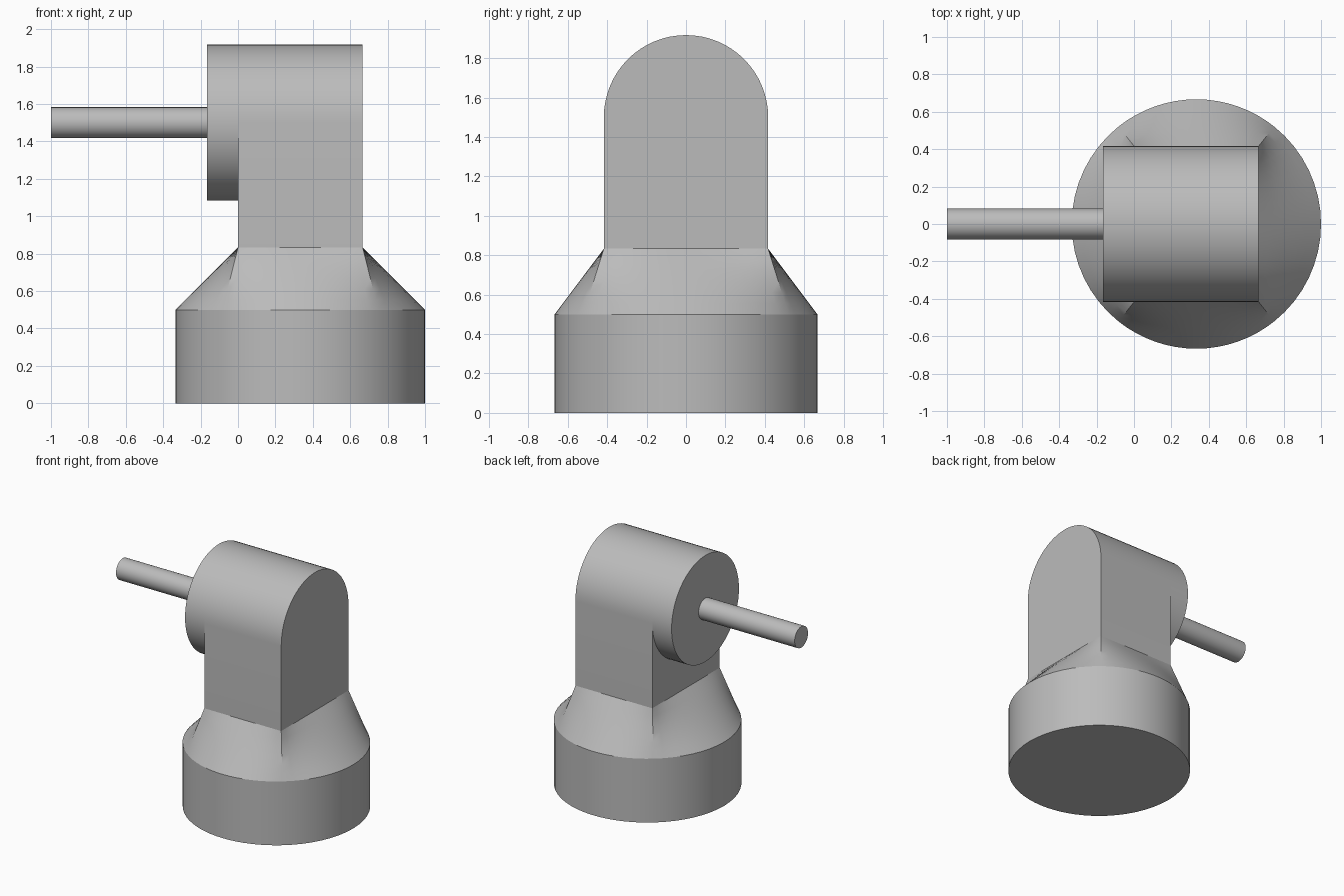
import bpy
import bmesh
from math import sin, cos, pi, atan2, radians
from mathutils import Vector

cube = bpy.data.objects.get("Cube")
if cube:
    bpy.data.objects.remove(cube, do_unlink=True)

grey = bpy.data.materials.new("plain grey")
grey.use_nodes = True
grey.diffuse_color = (0.5, 0.5, 0.5, 1)
grey.node_tree.nodes["Principled BSDF"].inputs["Base Color"].default_value = (0.5, 0.5, 0.5, 1)

BASE_X = 1 / 3           # centre of base and body
BASE_R = 2 / 3
HALF_X, HALF_Y = 1 / 3, 0.417
AXIS_Z = 1.5             # height of the drum and shaft axis
SEG = 16                 # steps per quarter


def loft(name, rings, cap_start=True, cap_end=True):
    """Skin a list of equal-length closed rings and cap the ends."""
    bm = bmesh.new()
    loops = [[bm.verts.new(p) for p in ring] for ring in rings]
    for a, b in zip(loops, loops[1:]):
        for i in range(len(a)):
            j = (i + 1) % len(a)
            bm.faces.new((a[i], a[j], b[j], b[i]))
    if cap_start:
        bm.faces.new(loops[0][::-1])
    if cap_end:
        bm.faces.new(loops[-1])
    mesh = bpy.data.meshes.new(name)
    bm.to_mesh(mesh)
    bm.free()
    mesh.materials.append(grey)
    obj = bpy.data.objects.new(name, mesh)
    bpy.context.collection.objects.link(obj)
    bpy.ops.object.select_all(action="DESELECT")
    obj.select_set(True)
    bpy.context.view_layer.objects.active = obj
    bpy.ops.object.shade_smooth_by_angle(angle=radians(30))
    return obj


def along_x(profile, x0, x1):
    """Two copies of a (y, z) profile at two x positions."""
    return [[Vector((x, y, z)) for y, z in profile] for x in (x0, x1)]


def arc(radius, start, end, steps):
    return [(radius * cos(start + (end - start) * i / steps),
             AXIS_Z + radius * sin(start + (end - start) * i / steps))
            for i in range(steps + 1)]


# Matching circle and rectangle outlines, divided at the rectangle's corners
corner = atan2(HALF_Y, HALF_X)
angles = [-corner, corner, pi - corner, pi + corner, 2 * pi - corner]
corners = [Vector((HALF_X * sx, HALF_Y * sy, 0))
           for sx, sy in ((1, -1), (1, 1), (-1, 1), (-1, -1), (1, -1))]
circle, rectangle = [], []
for k in range(4):
    for i in range(SEG):
        t = i / SEG
        a = angles[k] + (angles[k + 1] - angles[k]) * t
        circle.append(Vector((BASE_R * cos(a), BASE_R * sin(a), 0)))
        rectangle.append(corners[k].lerp(corners[k + 1], t))


def outline(mix, z):
    return [c.lerp(r, mix) + Vector((BASE_X, 0, z)) for c, r in zip(circle, rectangle)]


# Round base and the collar that turns from round to rectangular
loft("base", [outline(0, 0), outline(0, 0.5)], cap_end=False)
STEPS = 6
loft("collar", [outline(i / STEPS, 0.5 + i / STEPS / 3) for i in range(STEPS + 1)],
     cap_start=False, cap_end=False)

# Upright body with a rounded top
arch = arc(HALF_Y, 0, pi, 2 * SEG) + [(-HALF_Y, 0.833), (HALF_Y, 0.833)]
loft("body", along_x(arch, 0, 2 * HALF_X))

# Drum stub and thin shaft on the right side
drum = arc(HALF_Y, 0, 2 * pi, 4 * SEG)[:-1]
loft("drum", along_x(drum, -0.167, 0), cap_end=False)
rod = arc(0.083, 0, 2 * pi, 2 * SEG)[:-1]
loft("shaft", along_x(rod, -1, -0.167), cap_end=False)
